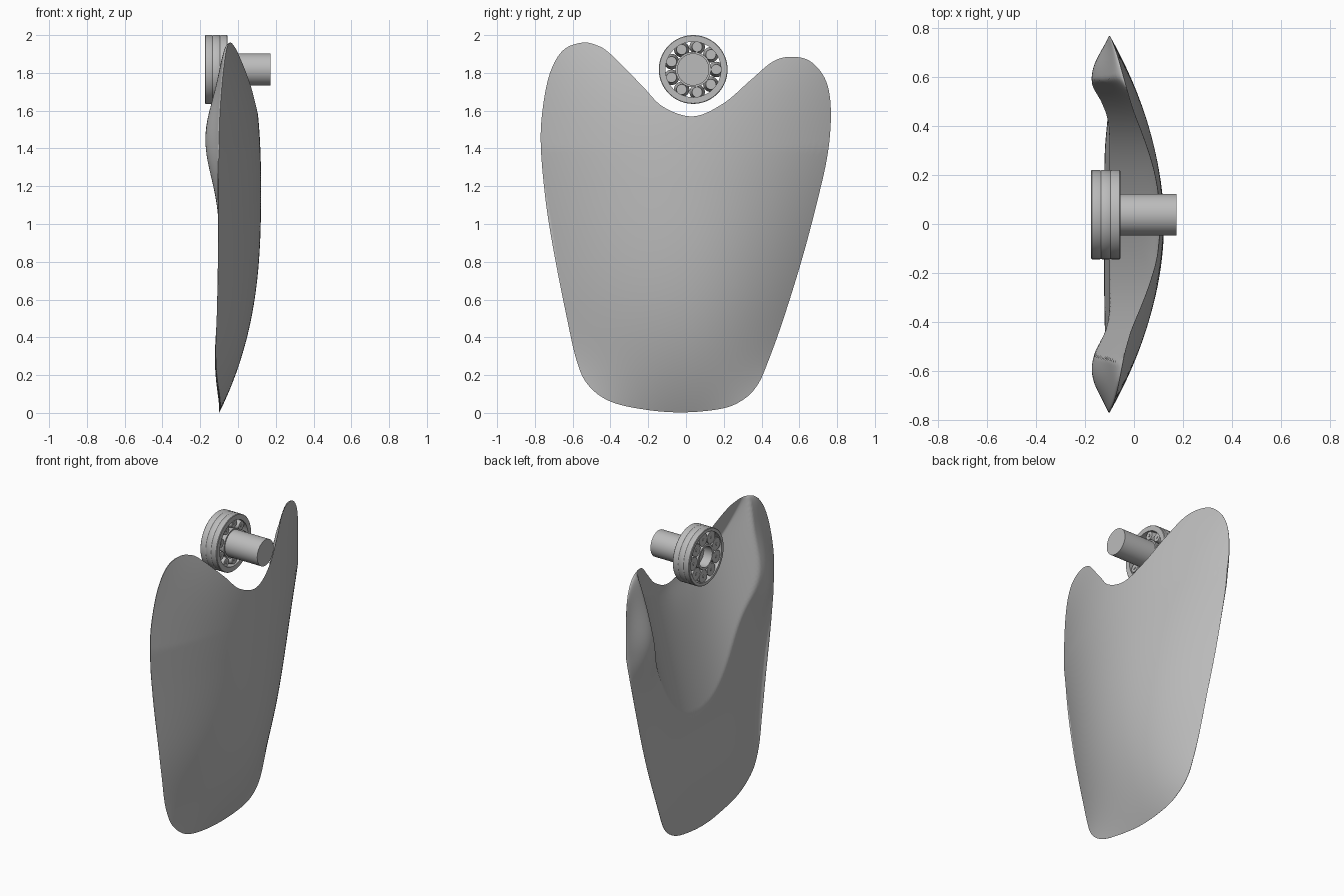
import bpy, bmesh, math
from mathutils import Vector, Matrix

cube = bpy.data.objects.get("Cube")
if cube:
    bpy.data.objects.remove(cube, do_unlink=True)

grey = bpy.data.materials.new("plain grey")
grey.use_nodes = True
colour = (0.5, 0.5, 0.5, 1)
grey.diffuse_color = colour
grey.node_tree.nodes["Principled BSDF"].inputs["Base Color"].default_value = colour


def finish(name, bm, angle=35):
    bmesh.ops.remove_doubles(bm, verts=bm.verts, dist=1e-5)
    bmesh.ops.recalc_face_normals(bm, faces=bm.faces)
    mesh = bpy.data.meshes.new(name)
    bm.to_mesh(mesh)
    bm.free()
    mesh.materials.append(grey)
    obj = bpy.data.objects.new(name, mesh)
    bpy.context.collection.objects.link(obj)
    bpy.ops.object.select_all(action='DESELECT')
    bpy.context.view_layer.objects.active = obj
    obj.select_set(True)
    bpy.ops.object.shade_smooth_by_angle(angle=math.radians(angle))
    return obj


def closed_spline(points, steps):
    """Catmull-Rom curve through a closed loop of points."""
    pts = [Vector(p) for p in points]
    count = len(pts)
    result = []
    for i in range(count):
        a, b, c, d = (pts[(i + k - 1) % count] for k in range(4))
        for j in range(steps):
            t = j / steps
            result.append(0.5 * (2 * b + (c - a) * t + (2 * a - 5 * b + 4 * c - d) * t * t
                                 + (3 * b - a - 3 * c + d) * t ** 3))
    return result


# Shield: outline in y and z, filled with concentric rings on a front and a back surface
outline = closed_spline([
    (0, .003), (.2, .025), (.31, .075), (.38, .15), (.43, .26), (.51, .48), (.61, .8), (.69, 1.1),
    (.75, 1.37), (.767, 1.6), (.74, 1.76), (.66, 1.86), (.56, 1.885), (.46, 1.86),
    (.34, 1.76), (.2, 1.64), (.04, 1.57), (-.12, 1.62), (-.24, 1.74), (-.4, 1.9),
    (-.47, 1.945), (-.55, 1.96), (-.65, 1.92), (-.72, 1.8), (-.76, 1.6),
    (-.768, 1.4), (-.74, 1.1), (-.69, .8), (-.63, .5), (-.58, .28), (-.52, .15),
    (-.4, .06), (-.2, .015)], 8)


def edge_x(z):
    """Depth of the side rim, which swings back near the foot."""
    return -.1 - .024 * math.exp(-((z - .25) / .3) ** 2)


def front_x(y, z):
    d = z - 1.2
    crown = .122 - (.222 * (-d / 1.2) ** 2.7 if d < 0 else .09 * d ** 2 + .16 * d ** 4)
    low = .4 if y > 0 else .55
    half = low + (.77 - low) * min(1, z / 1.4)
    return crown - (crown - edge_x(z)) * min(1.02, (y / half) ** 2)


def back_x(y, z, s):
    front = front_x(y, z)
    lobe = math.exp(-((abs(y) - .61) / .17) ** 2 - ((z - 1.45) / .28) ** 2)
    plate = edge_x(z) - .08 * lobe
    off = y - .02
    scoop = -.1 + .25 * (z - .78) - .4 * off ** 2 - 1.3 * off ** 4
    target = min(max(plate, scoop), front - .006)
    return front + (target - front) * math.sqrt(max(0, 1 - s ** 10))


bm = bmesh.new()
centre = Vector((0, .9))
RINGS = 70
for is_back in (False, True):
    rings = []
    for k in range(RINGS + 1):
        s = math.sin(math.pi / 2 * k / RINGS)
        ring = []
        for p in outline:
            y, z = centre + (p - centre) * s
            x = back_x(y, z, s) if is_back else front_x(y, z)
            ring.append(bm.verts.new((x, y, z)))
        rings.append(ring)
    n = len(outline)
    for inner, outer in zip(rings, rings[1:]):
        for i in range(n):
            j = (i + 1) % n
            bm.faces.new((inner[i], inner[j], outer[j], outer[i]))
bmesh.ops.dissolve_degenerate(bm, dist=1e-6, edges=bm.edges)
finish("shield", bm, 60)

# Bearing axis runs along x
AXIS_Y, AXIS_Z = .038, 1.818


def lathe(name, profile, segments=64):
    """Revolve a closed (x, radius) profile about the bearing axis."""
    bm = bmesh.new()
    verts = [bm.verts.new((x, AXIS_Y, AXIS_Z + r)) for x, r in profile]
    edges = [bm.edges.new((a, b)) for a, b in zip(verts, verts[1:] + verts[:1])]
    bmesh.ops.spin(bm, geom=verts + edges, cent=(0, AXIS_Y, AXIS_Z), axis=(1, 0, 0),
                   angle=math.tau, steps=segments)
    return finish(name, bm, 25)


# Outer race: three bands divided by shallow grooves
LEFT, RIGHT, R = -.175, -.056, .182
profile = [(LEFT, .16), (LEFT, R - .003), (LEFT + .003, R)]
for groove in (-.135, -.096):
    profile += [(groove - .005, R), (groove, R - .002), (groove + .005, R)]
profile += [(RIGHT - .003, R), (RIGHT, R - .003), (RIGHT, .147)]
lathe("outer_race", profile)

# Inner race and shaft
lathe("inner_race", [(-.172, .066), (-.172, .08), (-.062, .094), (-.062, .066)])
lathe("shaft", [(-.11, 0), (-.11, .085), (.173, .085), (.173, 0)])

# Tapered rollers, each with a small end pin
bm = bmesh.new()
COUNT = 9
for i in range(COUNT):
    turn = Matrix.Translation((0, AXIS_Y, AXIS_Z)) @ Matrix.Rotation(math.tau * i / COUNT, 4, 'X')
    place = turn @ Matrix.Translation((-.118, .122, 0)) @ Matrix.Rotation(math.pi / 2, 4, 'Y')
    bmesh.ops.create_cone(bm, cap_ends=True, segments=24, radius1=.041, radius2=.027,
                          depth=.1, matrix=place)
    bmesh.ops.create_cone(bm, cap_ends=True, segments=12, radius1=.009, radius2=.009,
                          depth=.108, matrix=place)
finish("rollers", bm)
